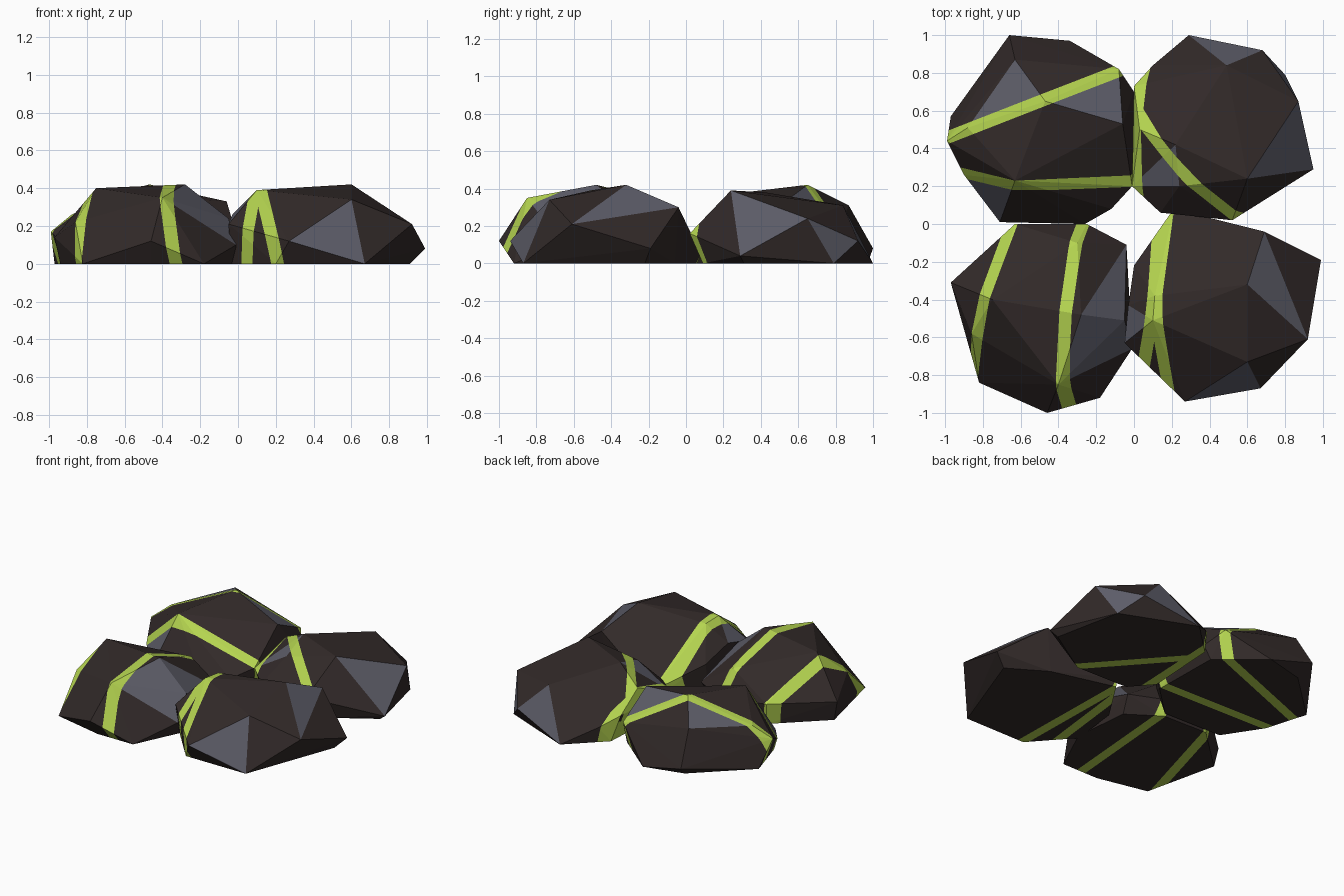
import bpy
import bmesh
from mathutils import Vector

default_cube = bpy.data.objects.get("Cube")
if default_cube:
    bpy.data.objects.remove(default_cube, do_unlink=True)


def make_material(name, colour):
    material = bpy.data.materials.new(name)
    material.use_nodes = True
    material.diffuse_color = (*colour, 1)
    shader = next(n for n in material.node_tree.nodes if n.type == 'BSDF_PRINCIPLED')
    shader.inputs["Base Color"].default_value = (*colour, 1)
    shader.inputs["Roughness"].default_value = 0.9
    return material


MATERIALS = [
    make_material("dark brown stone", (.032, .023, .022)),
    make_material("slate grey stone", (.11, .11, .14)),
    make_material("lime vein", (.46, .66, .08)),
]
BROWN, GREY, LIME = range(len(MATERIALS))
HALF_BAND = .033


def to_vectors(points):
    """Turn coordinates in hundredths into vectors."""
    return [Vector(point) / 100 for point in points]


def paint_band(bm, through):
    """Cut a straight vein around the rock, in the plane through three points."""
    a, b, c = to_vectors(through)
    normal = (b - a).cross(c - a).normalized()
    for side in (-HALF_BAND, HALF_BAND):
        bmesh.ops.bisect_plane(
            bm, geom=bm.verts[:] + bm.edges[:] + bm.faces[:],
            plane_co=a + normal * side, plane_no=normal, dist=.0001)
    for face in bm.faces:
        if abs(normal.dot(face.calc_center_median() - a)) < HALF_BAND:
            face.material_index = LIME


def make_rock(name, crown, foot, grey_spots, bands):
    """Hull of crown corners and flat foot outline, with grey facets and veins."""
    bm = bmesh.new()
    for point in to_vectors(crown + [(x, y, 0) for x, y in foot]):
        bm.verts.new(point)
    hull = bmesh.ops.convex_hull(bm, input=bm.verts[:])
    spare = set(hull["geom_interior"] + hull["geom_unused"])
    bmesh.ops.delete(bm, geom=[v for v in spare if isinstance(v, bmesh.types.BMVert)],
                     context='VERTS')
    bmesh.ops.recalc_face_normals(bm, faces=bm.faces[:])

    # Brown body with grey facets: the faces lying closest to the given spots
    for face in bm.faces:
        face.material_index = BROWN
    for spot in to_vectors(grey_spots):
        nearest = min(bm.faces, key=lambda f: (f.calc_center_median() - spot).length)
        nearest.material_index = GREY
    for band in bands:
        paint_band(bm, band)

    mesh = bpy.data.meshes.new(name)
    for material in MATERIALS:
        mesh.materials.append(material)
    bm.to_mesh(mesh)
    bm.free()
    rock = bpy.data.objects.new(name, mesh)
    bpy.context.collection.objects.link(rock)


# Front rock on the left, with a forked vein
make_rock(
    "front_left_rock",
    crown=[(60, -32, 42), (60, -73, 34), (10, -51, 39), (92, -61, 21),
           (99, -19, 8), (69, -4, 30), (27, -94, 12), (-5, -63, 21),
           (-3, -43, 26), (0, -22, 18), (21, 8, 5), (11, -38, 38)],
    foot=[(67, -87), (91, -22), (65, -6), (20, 6), (0, -25), (-4, -60), (20, -87)],
    grey_spots=[(74, -32, 31), (51, -85, 16), (1, -52, 29)],
    bands=[[(21, -88, 0), (12, -45, 38), (17, 0, 10)],
           [(4, -76, 0), (9.5, -48, 38), (13, -5, 12)]],
)

# Front rock on the right, with two parallel veins
make_rock(
    "front_right_rock",
    crown=[(-75, -40, 40), (-28, -48, 42), (-40, -85, 35), (-46, -100, 12),
           (-97, -31, 14), (-86, -58, 22), (-1, -66, 10), (-5, -51, 24),
           (-4, -11, 11), (-30, -10, 28), (-63, 0, 15), (-25, 0, 10)],
    foot=[(-82, -84), (-46, -92), (-18, -92), (-2, -58), (-6, -18),
          (-28, -3), (-62, -2), (-94, -32)],
    grey_spots=[(-24, -61, 34), (-15, -67, 23), (-12, -37, 26)],
    bands=[[(-66, -3, 16), (-80, -42, 35), (-84, -75, 0)],
           [(-30, -5, 25), (-37, -60, 40), (-33, -95, 0)]],
)

# Back rock on the left, with two veins that meet
make_rock(
    "back_left_rock",
    crown=[(60, 24, 39), (49, 84, 31), (22, 42, 38), (87, 65, 24),
           (95, 29, 4), (68, 92, 12), (10, 84, 11), (0, 73, 18),
           (3, 50, 28), (-1, 20, 16), (24, 20, 31), (14, 6, 14), (52, 2, 16)],
    foot=[(80, 79), (90, 31), (55, 9), (15, 10), (2, 25), (5, 77), (29, 100)],
    grey_spots=[(81, 39, 22), (49, 92, 14), (78, 79, 12), (15, 27, 28)],
    bands=[[(8, 83, 0), (3, 70, 20), (2, 20, 15)],
           [(4, 55, 28), (30, 23, 33), (57, 4, 10)]],
)

# Back rock on the right, with one vein over the top and one along the front
make_rock(
    "back_right_rock",
    crown=[(-47, 65, 42), (-63, 87, 31), (-88, 51, 26), (-63, 23, 37),
           (-8, 82, 19), (-6, 53, 33), (-99, 44, 17), (-90, 26, 8),
           (-66, 100, 8), (0, 70, 10), (-1, 20, 16), (-12, 8, 10)],
    foot=[(-26, 0), (-71, 1), (-88, 27), (-97, 57), (-62, 90), (-34, 97),
          (-4, 72), (-3, 22)],
    grey_spots=[(-66, 68, 33), (-20, 67, 31), (-75, 16, 15)],
    bands=[[(-98, 46, 0), (-47, 66, 42), (-8, 81, 0)],
           [(-90, 27, 8), (-63, 20, 35), (0, 23, 16)]],
)
